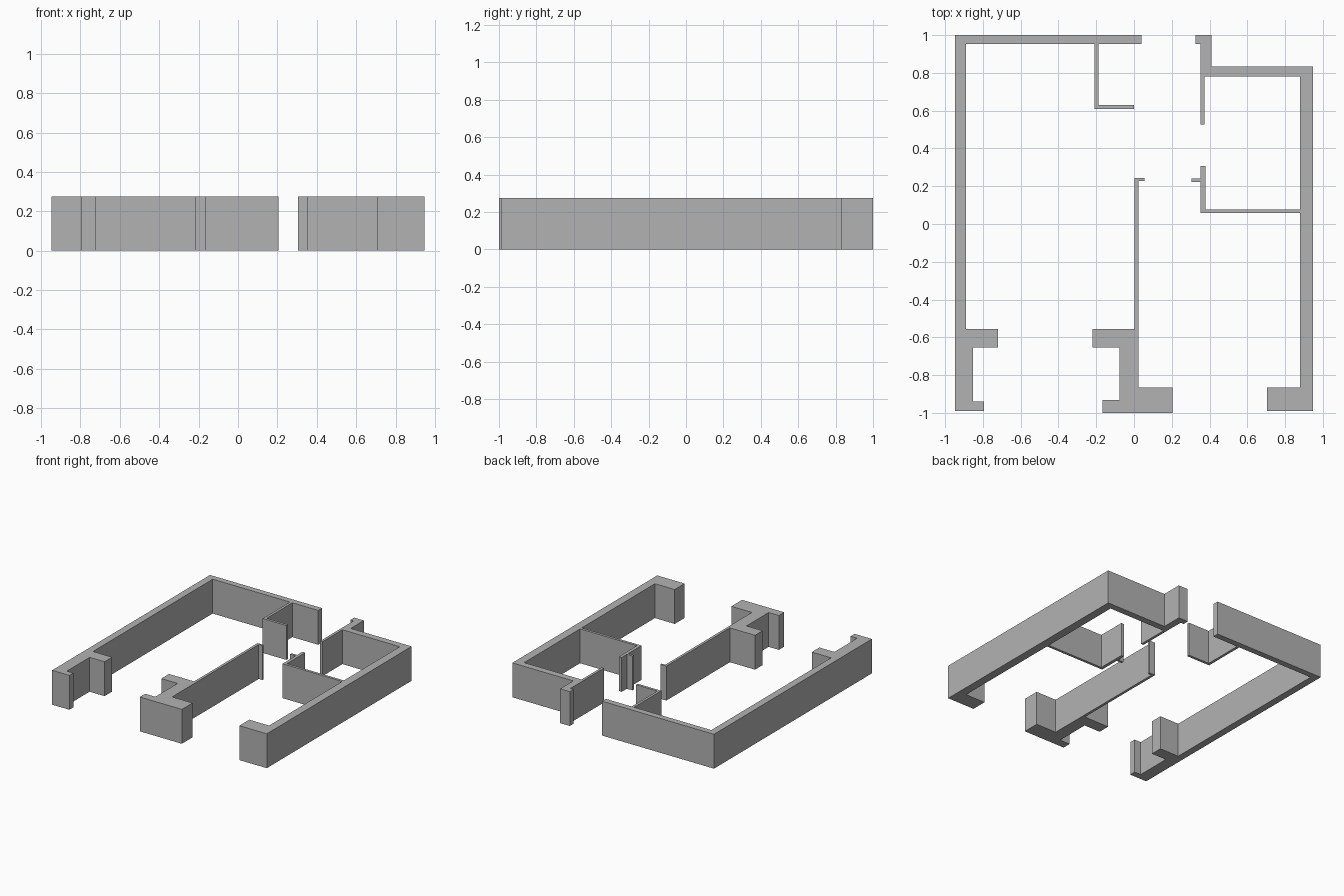
import bpy
import bmesh

if "Cube" in bpy.data.objects:
    bpy.data.objects.remove(bpy.data.objects["Cube"])

HEIGHT = 0.274

grey = bpy.data.materials.new("plaster grey")
grey.diffuse_color = (0.45, 0.45, 0.45, 1.0)
grey.use_nodes = True
grey.node_tree.nodes["Principled BSDF"].inputs["Base Color"].default_value = grey.diffuse_color


def wall(name, turns):
    """Extrude a closed right-angled floor plan; turns alternate x, y, x, y..."""
    bm = bmesh.new()
    verts = []
    for i, a in enumerate(turns):
        b = turns[(i + 1) % len(turns)]
        x, y = (a, b) if i % 2 == 0 else (b, a)
        verts.append(bm.verts.new((x, y, 0)))
    base = bm.faces.new(verts)
    top = bmesh.ops.extrude_face_region(bm, geom=[base], use_keep_orig=True)["geom"]
    bmesh.ops.translate(bm, vec=(0, 0, HEIGHT),
                        verts=[v for v in top if isinstance(v, bmesh.types.BMVert)])
    bmesh.ops.recalc_face_normals(bm, faces=bm.faces)
    mesh = bpy.data.meshes.new(name)
    bm.to_mesh(mesh)
    bm.free()
    mesh.materials.append(grey)
    obj = bpy.data.objects.new(name, mesh)
    bpy.context.collection.objects.link(obj)
    return obj


# Left outer wall, back wall and the small L-shaped partition
wall("left_and_back_wall", [
    -0.947, -0.99, -0.795, -0.94, -0.852, -0.653, -0.72, -0.557, -0.89, 0.952,
    -0.208, 0.608, 0.0, 0.629, -0.187, 0.952, 0.04, 1.0])

# Front pier with the long thin dividing wall
wall("centre_wall", [
    -0.166, -1.0, 0.205, -0.865, 0.024, 0.227, 0.056, 0.243, 0.003, -0.557,
    -0.219, -0.653, -0.076, -0.933])

# Right outer wall with the back corner room and door jambs
wall("right_wall", [
    0.705, -0.99, 0.947, 0.835, 0.41, 1.0, 0.325, 0.952, 0.353, 0.528,
    0.374, 0.782, 0.88, 0.078, 0.378, 0.306, 0.353, 0.241, 0.304, 0.222,
    0.353, 0.057, 0.88, -0.865])
